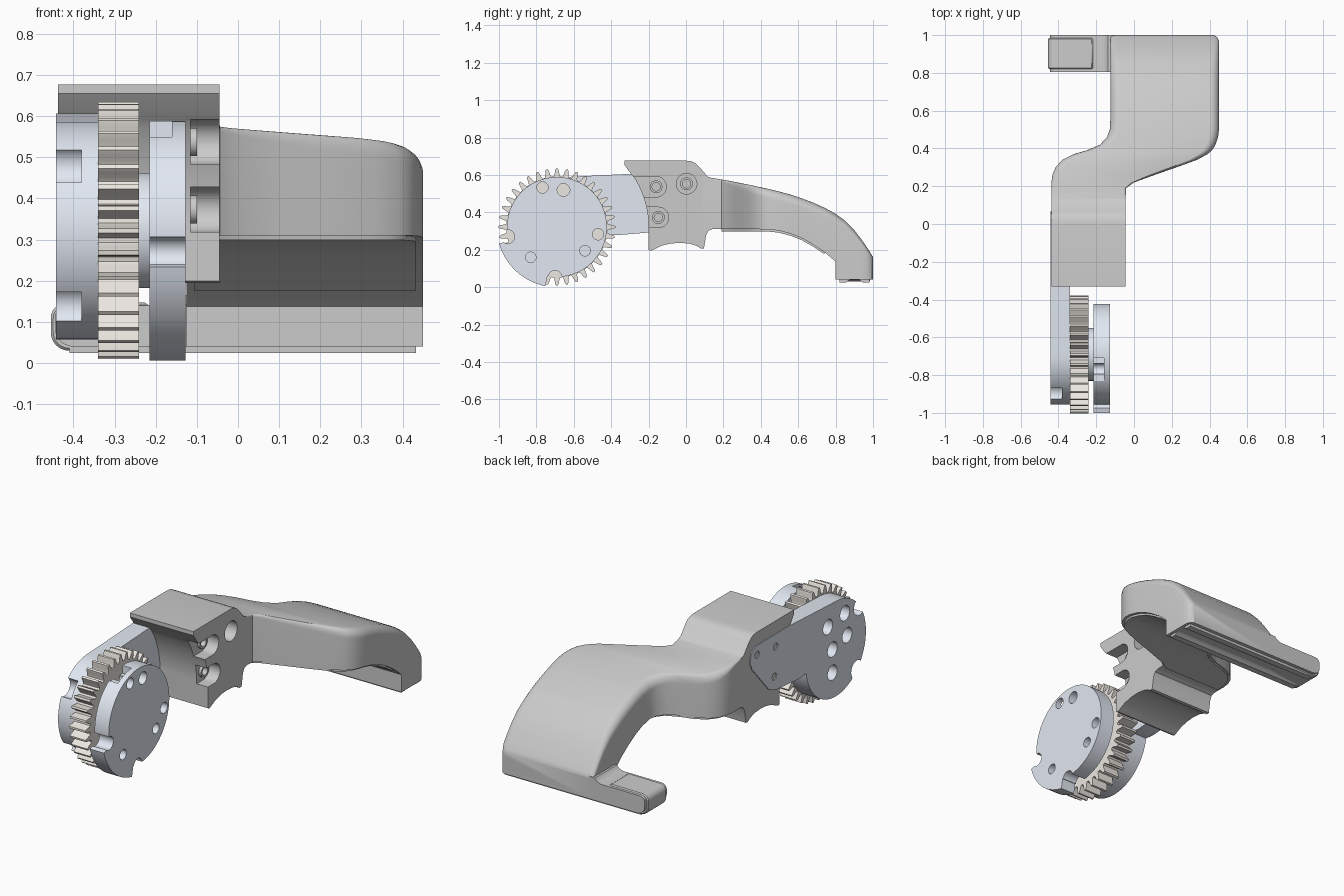
import bpy, bmesh, math

if "Cube" in bpy.data.objects:
    bpy.data.objects.remove(bpy.data.objects["Cube"])

STEEL = bpy.data.materials.new("pale_steel")
STEEL.diffuse_color = (0.76, 0.81, 0.89, 1)
STEEL.use_nodes = True
STEEL.node_tree.nodes["Principled BSDF"].inputs["Base Color"].default_value = STEEL.diffuse_color
BEIGE = bpy.data.materials.new("beige")
BEIGE.diffuse_color = (0.84, 0.80, 0.75, 1)
BEIGE.use_nodes = True
BEIGE.node_tree.nodes["Principled BSDF"].inputs["Base Color"].default_value = BEIGE.diffuse_color
CY, CZ = -0.69, 0.322          # wheel axis


def make(name, bm, mat=None):
    bmesh.ops.recalc_face_normals(bm, faces=bm.faces)
    me = bpy.data.meshes.new(name)
    bm.to_mesh(me)
    bm.free()
    ob = bpy.data.objects.new(name, me)
    bpy.context.collection.objects.link(ob)
    if mat:
        me.materials.append(mat)
    return ob


def prism(name, pts, a, b, mat=None, axis='x'):
    """Extrude a yz profile along x, or an xz profile along y."""
    put = (lambda p, t: (t, p[0], p[1])) if axis == 'x' else (lambda p, t: (p[0], t, p[1]))
    bm = bmesh.new()
    lo = [bm.verts.new(put(p, a)) for p in pts]
    hi = [bm.verts.new(put(p, b)) for p in pts]
    bm.faces.new(lo)
    bm.faces.new(hi[::-1])
    n = len(pts)
    for i in range(n):
        bm.faces.new((lo[i], lo[(i + 1) % n], hi[(i + 1) % n], hi[i]))
    return make(name, bm, mat)


def arc(cy, cz, r, a0, a1, n):
    return [(cy + r * math.cos(math.radians(a0 + (a1 - a0) * i / n)),
             cz + r * math.sin(math.radians(a0 + (a1 - a0) * i / n))) for i in range(n + 1)]


def disc(name, y, z, r, a, b, mat=None, n=64):
    return prism(name, arc(y, z, r, 0, 360, n)[:-1], a, b, mat)


def cut(ob, cutters):
    for c in cutters:
        m = ob.modifiers.new("cut", 'BOOLEAN')
        m.operation, m.solver, m.object = 'DIFFERENCE', 'EXACT', c
        bpy.context.view_layer.objects.active = ob
        bpy.ops.object.modifier_apply(modifier=m.name)
        bpy.data.objects.remove(c)


def loft(name, stations, steps=6):
    """Skin sections (y, left, right, bottom, top, corner radius)."""
    bm = bmesh.new()
    rings = []
    for y, xl, xr, zb, zt, r in stations:
        sec = [(xl, zb), (xr, zb)] + arc(xr - r, zt - r, r, 0, 90, steps) + arc(xl + r, zt - r, r, 90, 180, steps)
        rings.append([bm.verts.new((x, y, z)) for x, z in sec])
    for p, q in zip(rings, rings[1:]):
        for i in range(len(p)):
            j = (i + 1) % len(p)
            bm.faces.new((p[i], p[j], q[j], q[i]))
    bm.faces.new(rings[0])
    bm.faces.new(rings[-1][::-1])
    return make(name, bm)


# curved hand, swept from the block to the drooping tip
hand = [
    (0.09, -.437, -.045, .29, .60, .004), (0.13, -.437, -.045, .31, .586, .006),
    (0.19, -.437, -.042, .31, .576, .012), (0.22, -.437, 0.00, .31, .571, .02),
    (0.26, -.432, .11, .31, .563, .03), (0.30, -.415, .225, .31, .555, .04),
    (0.34, -.38, .335, .31, .547, .045), (0.37, -.32, .39, .31, .541, .05),
    (0.39, -.25, .413, .31, .536, .05), (0.42, -.18, .432, .309, .530, .05),
    (0.46, -.143, .445, .307, .521, .05), (0.50, -.128, .45, .302, .511, .05),
    (0.56, -.125, .45, .286, .495, .05), (0.62, -.125, .45, .262, .475, .05),
    (0.68, -.125, .45, .228, .452, .05), (0.74, -.125, .45, .188, .425, .05),
    (0.799, -.125, .45, .138, .393, .05), (0.80, -.125, .45, .04, .392, .05),
    (0.85, -.125, .45, .04, .356, .045), (0.90, -.125, .45, .04, .305, .04),
    (0.94, -.125, .45, .04, .253, .035), (0.97, -.125, .449, .04, .209, .03),
    (0.99, -.125, .44, .04, .178, .025), (1.0, -.125, .425, .04, .16, .02)]
loft("hand", hand)

# thin pad lining the underside of the hand
loft("underside_pad", [(y, xl + .018, xr - .017, zb - .011, zb + .02, .004)
                       for y, xl, xr, zb, zt, r in hand if 0.18 < y < 0.79], 2)

# hook reaching left from the tip, with a concave root
hook = ([(-.10, .04)] + arc(-.40, .085, .045, 270, 180, 6) + arc(-.415, .11, .03, 180, 90, 5)
        + [(-.21, .14)] + arc(-.185, .20, .06, 270, 355, 8)[:6] + [(-.10, .165)])
prism("hook", hook, 0.805, 1.0, axis='y')
end = prism("hook_end_pad", arc(-.41, .075, .045, 270, 180, 6) + arc(-.42, .11, .035, 180, 90, 6)
            + [(-.22, .147), (-.21, .12), (-.21, .04)], 0.82, 0.985, axis='y')
end.modifiers.new("round", 'BEVEL').width = .006

# grooved strip under the tip
strip = [(.82, .06), (.82, .025), (.855, .025), (.87, .037), (.89, .044), (.91, .044),
         (.93, .037), (.945, .025), (.98, .025), (.98, .06)]
prism("tip_strip", strip, -.41, .433)

# mounting block with a wheel-hugging front and open screw recesses
block_pts = ([(-.33, .677), (-.33, .655), (-.29, .60)] + arc(CY, CZ, .49, 33, 3, 10)
             + [(-.20, .20), (-.187, .195), (-.165, .205), (-.13, .222), (-.08, .234), (-.03, .237),
                (.02, .233), (.06, .22), (.08, .206), (.096, .208), (.108, .28), (.12, .302), (.14, .31),
                (.14, .583), (.115, .592), (.07, .645), (.05, .663), (.03, .673), (0, .677)])
block = prism("mounting_block", block_pts, -.437, -.045)
cutters = []
for y, z, slot in [(-.16, .537, True), (-.148, .373, True), (.003, .553, False)]:
    pts = arc(y, z, .055, -90, 90, 16) + [(-.36, z + .055), (-.36, z - .055)] if slot \
        else arc(y, z, .055, 0, 360, 32)[:-1]
    cutters.append(prism("recess_cutter", pts, -.115, .05))
    cutters.append(disc("screw_cutter", y, z, .022, -.30, -.10, n=24))
cut(block, cutters)
for i, (y, z) in enumerate([(-.16, .537), (-.148, .373), (.003, .553)]):
    ring = disc(f"screw_collar_{i + 1}", y, z, .034, -.12, -.10, n=32)
    cut(ring, [disc("collar_cutter", y, z, .022, -.2, 0, n=24)])

# side plate: disc with an arm running into the block
plate = prism("side_plate", arc(CY, CZ, .265, 90, 352, 56)
              + [(-.37, .278), (-.17, .295), (-.10, .32), (.05, .49), (.065, .53), (.055, .58),
                 (.02, .605), (-.28, .607)], -.442, -.34, STEEL)
cutters = [disc("notch_cutter", *arc(CY, CZ, .262, a, a, 1)[0], .05, -.5, -.38, n=32) for a in (143, 225)]
cutters += [disc("hole_cutter", y, z, .042, -.5, -.345, n=32)
            for y, z in [(-.66, .33), (-.79, .36), (-.62, .47), (-.77, .49), (-.66, .20)]]
cutters += [disc("pin_cutter", y, z, .02, -.5, -.41, n=24)
            for y, z in [(-.16, .537), (-.148, .373), (.003, .553)]]
cut(plate, cutters)

# toothed wheel
TEETH = 36
gear_pts = []
for i in range(TEETH):
    for f, r in [(-.38, .270), (-.27, .280), (-.20, .298), (-.10, .312), (.10, .312), (.20, .298),
                 (.27, .280), (.38, .270)]:
        gear_pts += arc(CY, CZ, r, *[(i + f) * 360 / TEETH] * 2, 1)[:1]
gear = prism("gear", gear_pts, -.34, -.24, BEIGE)
cut(gear, [disc("hole_cutter", y, z, .028, -.35, -.2, n=24) for y, z in [(-.54, .195), (-.83, .16)]])
disc("hub_spacer", CY, CZ, .14, -.245, -.21, STEEL)

# outer disc with a stop tab, rim notches and holes
outer = prism("outer_disc", arc(CY, CZ, .267, -101, 196, 60) + arc(CY, CZ, .322, 196, 259, 16),
              -.215, -.128, STEEL)
cutters = [disc("hole_cutter", y, z, r, -.3, 0, n=32) for y, z, r in
           [(-.767, .533, .03), (-.655, .52, .034), (-.47, .283, .03), (-.54, .195, .028),
            (-.83, .16, .028), (-.953, .27, .037), (-.70, .052, .037)]]
cutters.append(prism("pocket_cutter", [(-.83, .545), (-.71, .545), (-.71, .65), (-.83, .65)], -.25, -.16))
cut(outer, cutters)

# smooth round walls, keep hard edges
bpy.ops.object.select_all(action='DESELECT')
for ob in bpy.context.scene.objects:
    ob.select_set(True)
bpy.context.view_layer.objects.active = outer
bpy.ops.object.shade_smooth_by_angle(angle=math.radians(32))
